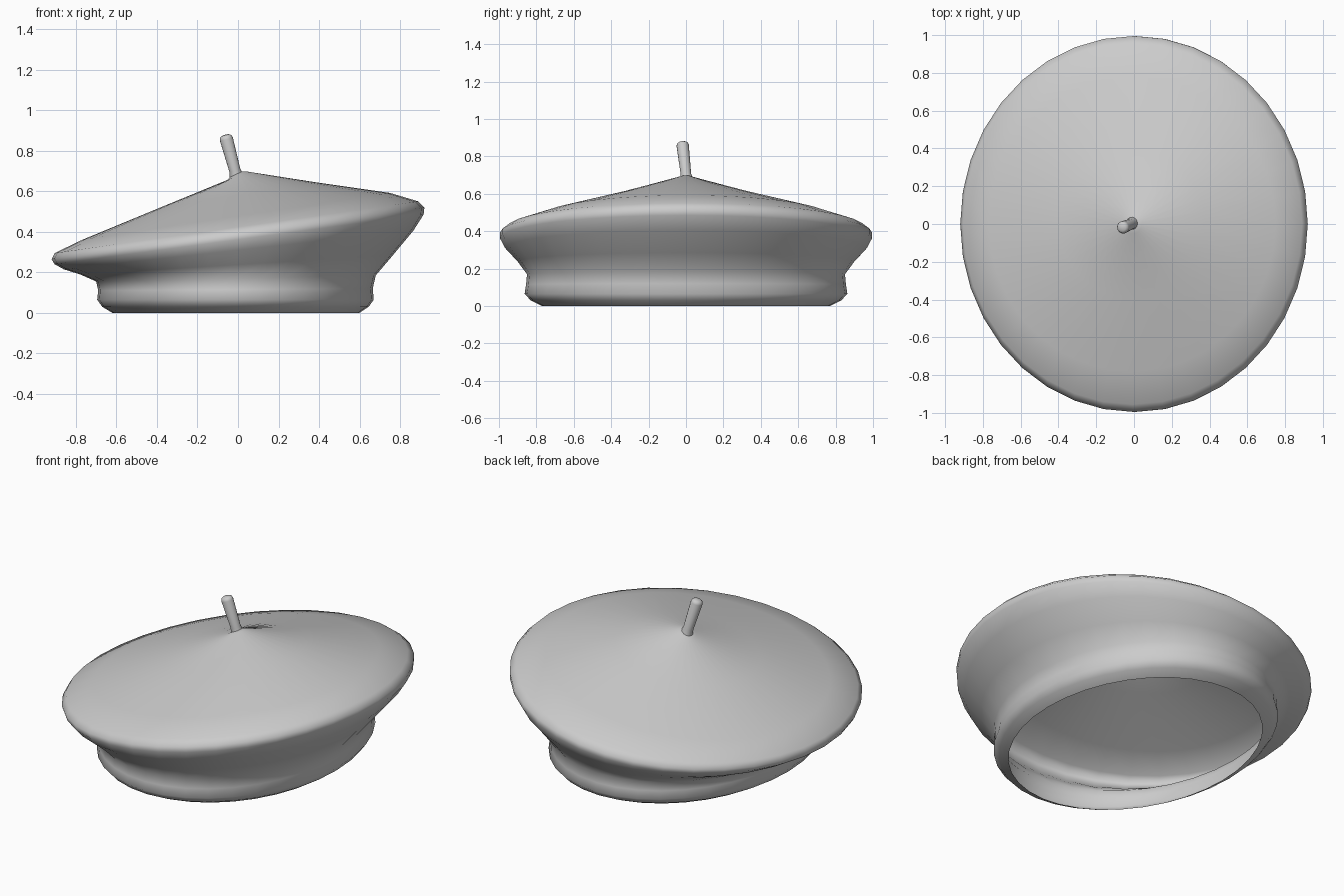
import bpy, bmesh, math
from mathutils import Vector, Matrix

if "Cube" in bpy.data.objects:
    bpy.data.objects.remove(bpy.data.objects["Cube"])


def finish(bm, name):
    bmesh.ops.recalc_face_normals(bm, faces=bm.faces[:])
    for f in bm.faces:
        f.smooth = True
    mesh = bpy.data.meshes.new(name)
    bm.to_mesh(mesh)
    bm.free()
    ob = bpy.data.objects.new(name, mesh)
    bpy.context.collection.objects.link(ob)
    return ob


def loft(bm, rings, tip):
    """Skin a stack of vertex loops, ending in a tip point."""
    for a, b in zip(rings, rings[1:]):
        n = len(a)
        for i in range(n):
            j = (i + 1) % n
            bm.faces.new((a[i], a[j], b[j], b[i]))
    last, top = rings[-1], bm.verts.new(tip)
    for i in range(len(last)):
        bm.faces.new((last[i], last[(i + 1) % len(last)], top))


# Beret shell: open underneath, tilted elliptical rings
# (left x, left z, right x, right z, half depth)
profile = [
    (-0.62, 0.00, 0.60, 0.00, 0.77),
    (-0.67, 0.03, 0.645, 0.03, 0.83),
    (-0.695, 0.065, 0.67, 0.065, 0.863),
    (-0.69, 0.11, 0.665, 0.12, 0.855),
    (-0.70, 0.155, 0.68, 0.185, 0.85),
    (-0.78, 0.19, 0.765, 0.285, 0.90),
    (-0.86, 0.215, 0.865, 0.405, 0.967),
    (-0.905, 0.24, 0.916, 0.485, 0.995),
    (-0.92, 0.265, 0.92, 0.52, 0.995),
    (-0.905, 0.295, 0.89, 0.55, 0.955),
    (-0.77, 0.36, 0.75, 0.592, 0.78),
    (-0.40, 0.513, 0.38, 0.645, 0.39),
    (-0.055, 0.655, 0.04, 0.698, 0.05),
]
SEG = 36
bm = bmesh.new()
rings = []
for lx, lz, rx, rz, ry in profile:
    ring = []
    for i in range(SEG):
        a = 2 * math.pi * i / SEG
        t = (1 + math.cos(a)) / 2
        ring.append(bm.verts.new((lx + (rx - lx) * t, ry * math.sin(a), lz + (rz - lz) * t)))
    rings.append(ring)
loft(bm, rings, (-0.01, 0, 0.695))
finish(bm, "beret_shell")

# Stem: slim leaning stalk with a rounded end and flared foot
base, end = Vector((-0.008, 0.003, 0.675)), Vector((-0.063, -0.02, 0.878))
axis = end - base
turn = Matrix.Translation(base) @ axis.to_track_quat('Z', 'Y').to_matrix().to_4x4()
L = axis.length
bm = bmesh.new()
rings = []
for r, h in [(0.036, -0.01), (0.028, 0.03), (0.033, L - 0.02), (0.029, L - 0.008), (0.018, L - 0.001)]:
    rings.append([bm.verts.new(turn @ Vector((r * math.cos(2 * math.pi * i / 16),
                                              r * math.sin(2 * math.pi * i / 16), h)))
                  for i in range(16)])
loft(bm, rings, turn @ Vector((0, 0, L)))
finish(bm, "stem")
